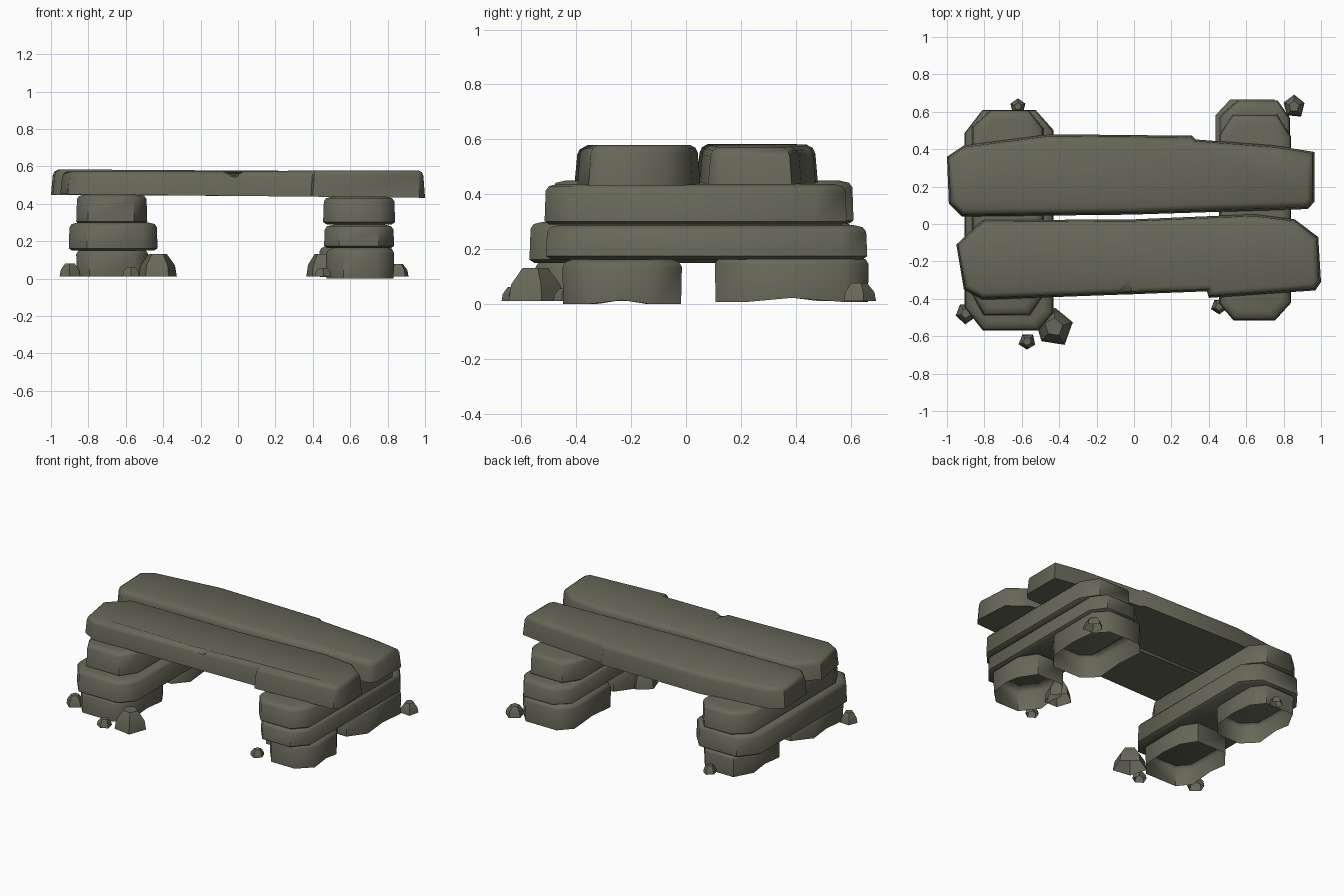
import bpy, bmesh, math, random
from mathutils import Vector

if "Cube" in bpy.data.objects:
    bpy.data.objects.remove(bpy.data.objects["Cube"])

random.seed(4)
stone_mat = bpy.data.materials.new("olive grey stone")
stone_mat.diffuse_color = (0.135, 0.135, 0.098, 1)
stone_mat.use_nodes = True
stone_mat.node_tree.nodes["Principled BSDF"].inputs["Base Color"].default_value = stone_mat.diffuse_color


def finish(bm, name, angle):
    bmesh.ops.recalc_face_normals(bm, faces=bm.faces)
    me = bpy.data.meshes.new(name)
    bm.to_mesh(me)
    bm.free()
    me.materials.append(stone_mat)
    ob = bpy.data.objects.new(name, me)
    bpy.context.collection.objects.link(ob)
    bpy.ops.object.select_all(action='DESELECT')
    ob.select_set(True)
    bpy.context.view_layer.objects.active = ob
    bpy.ops.object.shade_smooth_by_angle(angle=math.radians(angle))
    return ob


def inset(pts, d):
    """Mitred inset of a counter-clockwise outline."""
    out, n = [], len(pts)
    for i in range(n):
        p, a, b = (Vector(pts[k % n]) for k in (i, i - 1, i + 1))
        e1, e2 = (p - a).normalized(), (b - p).normalized()
        n1, n2 = Vector((-e1.y, e1.x)), Vector((-e2.y, e2.x))
        out.append(p + (n1 + n2) * d / max(0.4, 1 + n1.dot(n2)))
    return out


def loft(name, outline, rings, tweak=None, open_bottom=False, angle=50):
    """Stack inset copies of an outline; rings = (inset, height)."""
    bm = bmesh.new()
    loops = []
    for level, (d, z) in enumerate(rings):
        loop = []
        for p in inset(outline, d):
            co = Vector((p.x, p.y, z))
            if tweak:
                tweak(co, level)
            loop.append(bm.verts.new(co))
        loops.append(loop)
    n = len(outline)
    for lo, hi in zip(loops, loops[1:]):
        for i in range(n):
            j = (i + 1) % n
            bm.faces.new((lo[i], lo[j], hi[j], hi[i]))
    bm.faces.new(loops[-1])
    if not open_bottom:
        bm.faces.new(loops[0][::-1])
    return finish(bm, name, angle)


# Top slabs: long irregular outlines with worn upper edges
front = [(-0.95, -0.11), (-0.91, -0.35), (-0.81, -0.405), (-0.08, -0.378),
         (-0.015, -0.376), (0.03, -0.374), (0.39, -0.36), (0.40, -0.395),
         (0.97, -0.355), (1.0, -0.31), (0.985, -0.07), (0.86, 0.025),
         (0.64, 0.052), (0.0, 0.025), (-0.81, 0.02)]
back = [(-1.0, 0.36), (-0.99, 0.11), (-0.92, 0.04), (-0.02, 0.05),
        (0.93, 0.08), (0.965, 0.12), (0.965, 0.385), (0.75, 0.42),
        (0.33, 0.452), (0.31, 0.472), (-0.45, 0.48), (-0.91, 0.42)]


def front_tweak(co, level):
    if level < 1:
        co.z -= 0.010 * co.x
    elif co.x > 0.38:
        co.z += 0.006
    # chipped notch in the front edge
    if level >= 1 and abs(co.x + 0.015) < 0.02 and co.y < -0.2:
        co.z -= 0.022
        if level == 3:
            co.y += 0.05


def back_tweak(co, level):
    co.z -= 0.006 * co.x


loft("front_slab", front, [(0, 0.442), (0.009, 0.545), (0.017, 0.563), (0.035, 0.573)], front_tweak)
loft("back_slab", back, [(0, 0.442), (0.009, 0.545), (0.018, 0.566), (0.04, 0.578)], back_tweak)


def block(name, x0, x1, y0, y1, z0, z1, base=False):
    """Rounded block: rectangle with unevenly cut corners."""
    c = [(random.uniform(0.06, 0.10), random.uniform(0.08, 0.13)) for _ in range(4)]
    m = (y0 + y1) / 2
    o = [(x0 + c[0][0], y0), (x1 - c[1][0], y0), (x1, y0 + c[1][1]), (x1, m),
         (x1, y1 - c[2][1]), (x1 - c[2][0], y1), (x0 + c[3][0], y1),
         (x0, y1 - c[3][1]), (x0, m), (x0, y0 + c[0][1])]
    if base:
        def arch(co, level):
            if level == 0 and abs(co.y - m) < 0.02:
                co.z += 0.015
        rings = [(0.003, z0), (0, z1 - 0.03), (0.01, z1 - 0.012), (0.04, z1)]
        return loft(name, o, rings, arch, True)
    rings = [(0.018, z0), (0, z0 + 0.012), (0.004, z1 - 0.025),
             (0.016, z1 - 0.008), (0.05, z1)]
    return loft(name, o, rings)


# Piers: two footing stones, then two long stones on each side
block("left_front_footing", -0.865, -0.48, -0.55, -0.03, 0.012, 0.16, True)
block("left_back_footing", -0.85, -0.50, 0.11, 0.605, 0.012, 0.16, True)
block("right_front_footing", 0.47, 0.835, -0.45, -0.015, 0.0, 0.165, True)
block("right_back_footing", 0.435, 0.83, 0.105, 0.665, 0.008, 0.175, True)
block("left_middle_stone", -0.905, -0.43, -0.57, 0.61, 0.15, 0.30)
block("right_middle_stone", 0.46, 0.835, -0.51, 0.66, 0.163, 0.288)
block("left_upper_stone", -0.865, -0.485, -0.49, 0.61, 0.293, 0.45)
block("right_upper_stone", 0.455, 0.84, -0.515, 0.585, 0.29, 0.438)


def pebble(name, x, y, r, h, sides=5):
    """Chunky faceted rock with an open underside."""
    a0 = random.uniform(0, 1)
    o = []
    for i in range(sides):
        a = a0 + i * math.tau / sides
        k = r * random.uniform(0.92, 1.1)
        o.append((x + k * math.cos(a), y + k * math.sin(a)))
    loft(name, o, [(0, 0.012), (r * 0.08, 0.012 + h * 0.5), (r * 0.42, h + 0.012)],
         open_bottom=True, angle=35)


# Loose rocks around the piers
for i, p in enumerate([(-0.90, -0.475, 0.058, 0.068), (-0.43, -0.55, 0.108, 0.12),
                       (-0.57, -0.63, 0.045, 0.05), (0.455, -0.44, 0.042, 0.045),
                       (0.855, 0.63, 0.062, 0.065), (-0.62, 0.63, 0.045, 0.05),
                       (0.45, -0.20, 0.09, 0.12)]):
    pebble("loose_rock_%d" % (i + 1), *p)
